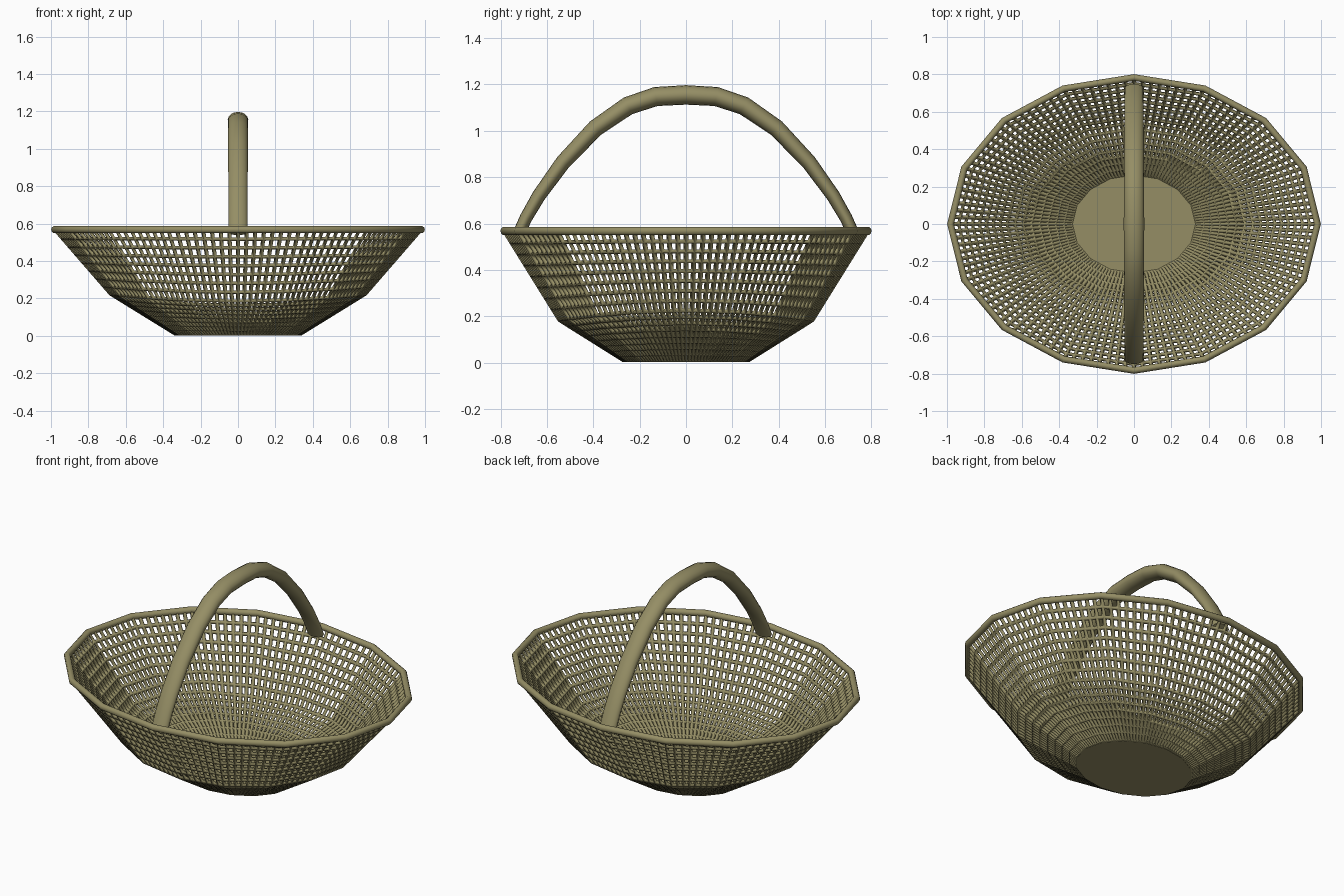
import bpy, math
from mathutils import Vector

if "Cube" in bpy.data.objects:
    bpy.data.objects.remove(bpy.data.objects["Cube"])

mat = bpy.data.materials.new("wicker")
mat.diffuse_color = (0.30, 0.27, 0.13, 1)
mat.use_nodes = True
mat.node_tree.nodes["Principled BSDF"].inputs["Base Color"].default_value = mat.diffuse_color
SIDES, SUB = 16, 8


def add_mesh(name, verts, faces, angle=40):
    me = bpy.data.meshes.new(name)
    me.from_pydata([tuple(v) for v in verts], [], faces)
    me.materials.append(mat)
    ob = bpy.data.objects.new(name, me)
    bpy.context.collection.objects.link(ob)
    bpy.ops.object.select_all(action='DESELECT')
    ob.select_set(True)
    bpy.context.view_layer.objects.active = ob
    bpy.ops.object.shade_smooth_by_angle(angle=math.radians(angle))
    return ob


def ring(rx, ry, z, dip=0.0):
    pts = []
    for i in range(SIDES):
        a = 2 * math.pi * i / SIDES
        pts.append(Vector((rx * math.cos(a), ry * math.sin(a), z + dip * math.cos(a) ** 2)))
    return pts


def skin(rows, n, close_rows=False):
    # quads between successive closed loops of n points
    faces = []
    for r in range(rows if close_rows else rows - 1):
        s = (r + 1) % rows
        for i in range(n):
            j = (i + 1) % n
            faces.append((r * n + i, r * n + j, s * n + j, s * n + i))
    return faces


# woven wall: faceted bowl finely gridded, then turned into lattice
key = [ring(0.335, 0.268, 0.012), ring(0.68, 0.544, 0.185, 0.04), ring(0.975, 0.78, 0.565)]
verts = []
for k in range(2):
    for s in range(SUB + (k == 1)):
        loop = [a.lerp(b, s / SUB) for a, b in zip(key[k], key[k + 1])]
        for i in range(SIDES):
            for t in range(SUB):
                verts.append(loop[i].lerp(loop[(i + 1) % SIDES], t / SUB))
wall = add_mesh("woven_wall", verts, skin(2 * SUB + 1, SIDES * SUB))
wire = wall.modifiers.new("lattice", 'WIREFRAME')
wire.thickness = 0.022
wire.use_boundary = True

# solid base
n = SIDES
base_v = ring(0.335, 0.268, 0.002) + ring(0.335, 0.268, 0.02)
add_mesh("base", base_v, skin(2, n) + [tuple(range(n))[::-1], tuple(range(n, 2 * n))])

# rim: rounded section swept around the facets
section = [(0.018 * math.cos(t), 0.019 * math.sin(t))
           for t in (2 * math.pi * k / 10 for k in range(10))]
rim_v = []
for dr, dz in section:
    rim_v += ring(0.981 + dr, 0.783 + dr, 0.568 + dz)
add_mesh("rim", rim_v, skin(len(section), n, True), 50)

# arched handle: oval tube, deeper at the crown
half = [(0.0, 1.155), (0.13, 1.148), (0.25, 1.108), (0.39, 1.012),
        (0.53, 0.865), (0.635, 0.72), (0.69, 0.625), (0.725, 0.55)]
path = [(-y, z) for y, z in half[:0:-1]] + half
m = 16
tube = []
for i, (y, z) in enumerate(path):
    y0, z0 = path[max(i - 1, 0)]
    y1, z1 = path[min(i + 1, len(path) - 1)]
    tan = Vector((0, y1 - y0, z1 - z0)).normalized()
    nor = Vector((0, -tan.z, tan.y))
    f = abs(y) / 0.725
    depth, width = 0.042 - 0.016 * f ** 2, 0.055 - 0.004 * f
    for k in range(m):
        a = 2 * math.pi * k / m
        tube.append(Vector((width * math.cos(a), y, z)) + nor * depth * math.sin(a))
r = len(path)
add_mesh("handle", tube, skin(r, m) + [tuple(range(m))[::-1], tuple(range((r - 1) * m, r * m))], 50)
